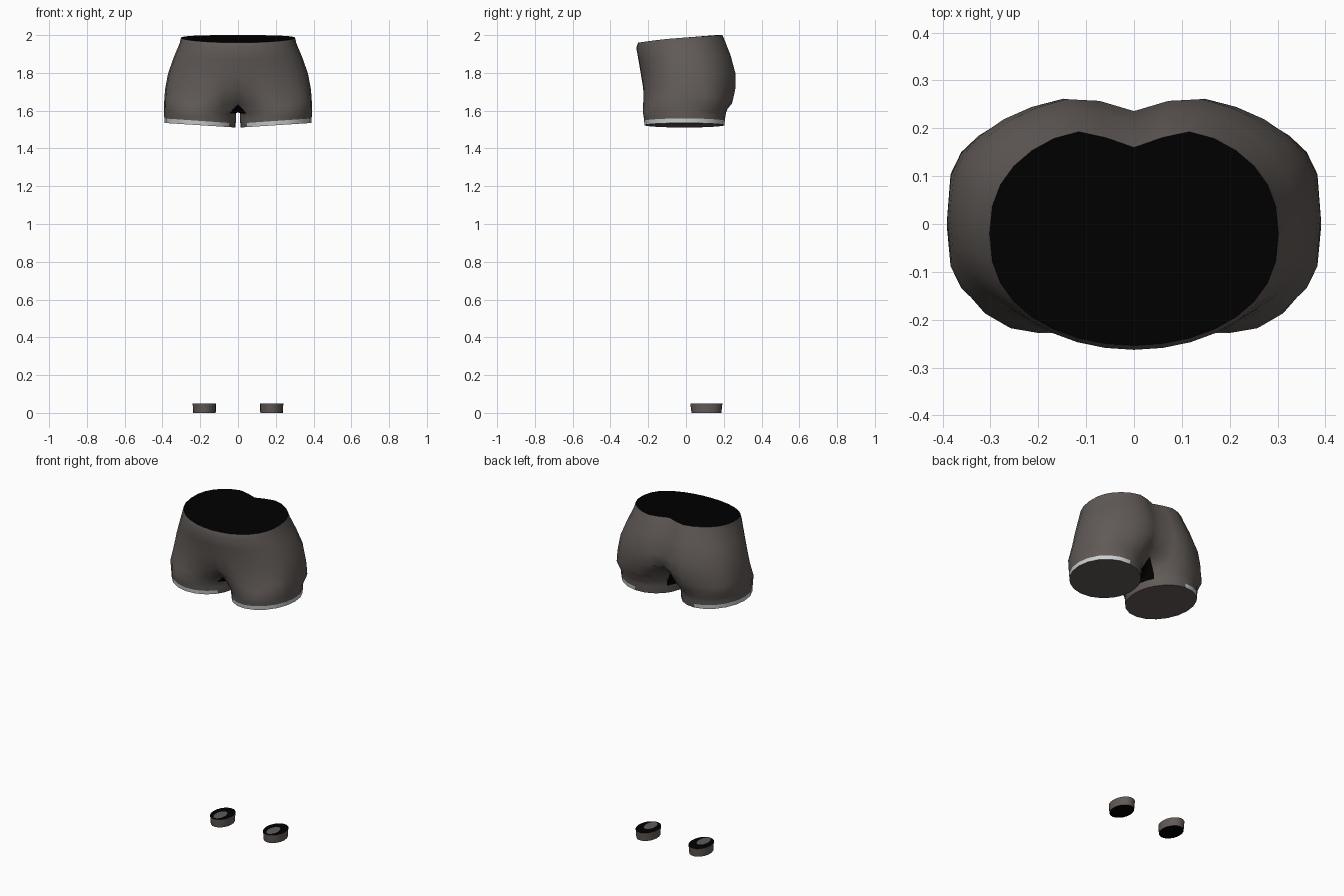
import bpy, bmesh
from math import sin, cos, pi, radians, exp

cube = bpy.data.objects.get("Cube")
if cube:
    bpy.data.objects.remove(cube, do_unlink=True)


def material(name, color):
    m = bpy.data.materials.new(name)
    m.use_nodes = True
    m.diffuse_color = (*color, 1)
    m.node_tree.nodes["Principled BSDF"].inputs["Base Color"].default_value = (*color, 1)
    return m


CLOTH = material("brown grey cloth", (0.12, 0.104, 0.096))
LINING = material("black lining", (0, 0, 0))
TRIM = material("pale grey trim", (0.6, 0.62, 0.63))
BLACK, PALE = 1, 2    # material slots


def finish(name, bm):
    """Turn a bmesh of the left half into a mirrored, smooth shaded object."""
    mesh = bpy.data.meshes.new(name)
    bm.to_mesh(mesh)
    bm.free()
    obj = bpy.data.objects.new(name, mesh)
    bpy.context.collection.objects.link(obj)
    for m in (CLOTH, LINING, TRIM):
        mesh.materials.append(m)
    bpy.ops.object.select_all(action="DESELECT")
    obj.select_set(True)
    bpy.context.view_layer.objects.active = obj
    bpy.ops.object.shade_smooth_by_angle(angle=radians(50))
    mod = obj.modifiers.new("Mirror", "MIRROR")
    mod.use_clip = True
    mod.merge_threshold = 0.0005


def skin(bm, upper, lower, closed=False):
    """Join two rings of vertices with quads that face outward."""
    n = len(upper)
    faces = []
    for i in range(n if closed else n - 1):
        j = (i + 1) % n
        faces.append(bm.faces.new((upper[i], lower[i], lower[j], upper[j])))
    return faces


def paint(faces, slot):
    for f in faces:
        f.material_index = slot


SIDES = 17    # points from front to back on the outer side
INNER = 5     # extra points on the inner thigh


def signed_power(v, p):
    return (abs(v) ** p) * (1 if v >= 0 else -1)


def torso_ring(bm, z, w, front, back, front_dip, back_dip, tilt, power, rise=0):
    """Half section of the hips, from the front seam round to the back seam."""
    ring = []
    for i in range(SIDES):
        t = pi * i / (SIDES - 1)
        x = w * sin(t) if 0 < i < SIDES - 1 else 0
        c = signed_power(cos(t), power)
        y = (front + back) / 2 - (back - front) / 2 * c
        seam = exp(-(x / 0.075) ** 2)
        y += seam * (front_dip if c > 0 else -back_dip)
        lift = rise * seam if c < 0 else 0
        ring.append(bm.verts.new((x, y, z + lift - tilt * ((1 + cos(t)) / 2) ** 1.5)))
    return ring


def leg_ring(bm, z, rx, ry, rise):
    """Full oval section of one leg; the last points lie on the inner thigh."""
    start = radians(35)
    angles = [start + (2 * pi - 2 * start) * i / (SIDES - 1) for i in range(SIDES)]
    angles += [-start + 2 * start * k / (INNER + 1) for k in range(1, INNER + 1)]
    ring = []
    for a in angles:
        x = 0.201 - rx * cos(a)
        ring.append(bm.verts.new((x, -0.008 - ry * sin(a), z + rise * x / 0.39)))
    return ring


# Shorts: hips from the waist down to the crotch, with a black top
bm = bmesh.new()
hips = [
    # z, half width, front, back, front dip, back dip, tilt, squareness, back rise
    (2.00, 0.302, -0.254, 0.213, 0.0, 0.053, 0.040, 0.85),
    (1.97, 0.309, -0.263, 0.226, 0.0, 0.050, 0.038, 0.85),
    (1.89, 0.340, -0.252, 0.256, 0.0, 0.045, 0.020, 0.85),
    (1.80, 0.370, -0.239, 0.278, 0.0, 0.042, 0.005, 0.80),
    (1.72, 0.385, -0.238, 0.278, 0.02, 0.055, 0.0, 0.75, 0.01),
    (1.67, 0.390, -0.238, 0.266, 0.06, 0.085, 0.0, 0.66, 0.03),
    (1.635, 0.391, -0.240, 0.256, 0.10, 0.12, 0.0, 0.58, 0.04),
]
rings = [torso_ring(bm, *row) for row in hips]
for a, b in zip(rings, rings[1:]):
    skin(bm, a, b)
paint([bm.faces.new(rings[0])], BLACK)

# Shorts: legs with a pale hem
top = leg_ring(bm, 1.585, 0.190, 0.220, 0.01)
thigh = leg_ring(bm, 1.555, 0.190, 0.216, 0.022)
trim = leg_ring(bm, 1.532, 0.189, 0.214, 0.027)
hem = leg_ring(bm, 1.510, 0.188, 0.211, 0.025)
skin(bm, rings[-1], top[:SIDES])
inner_faces = skin(bm, top, thigh, True)[SIDES - 1:]
skin(bm, thigh, trim, True)
for f in skin(bm, trim, hem, True):
    center = f.calc_center_median()
    if center.x > (0.05 if center.y < 0 else 0.19):
        f.material_index = PALE
bm.faces.new(hem[::-1])

# Shorts: black gusset between the legs, reaching up at the back
inside = top[SIDES - 1:] + top[:1]
middle = [bm.verts.new((0, v.co.y, 1.592)) for v in inside[1:-1]]
paint(skin(bm, [rings[-1][-1]] + middle + [rings[-1][0]], inside), BLACK)
paint([f for f in inner_faces if f.calc_center_median().y > -0.03], BLACK)
finish("shorts", bm)


def oval(bm, z, rx, ry, y=0.108, n=20):
    return [bm.verts.new((0.178 + rx * cos(2 * pi * i / n),
                          y + ry * sin(2 * pi * i / n), z)) for i in range(n)]


# Heel blocks: brown sides, black top and bottom
bm = bmesh.new()
rim, base = oval(bm, 0.05, 0.062, 0.085), oval(bm, 0.0, 0.060, 0.079)
skin(bm, rim, base, True)
paint([bm.faces.new(rim), bm.faces.new(base[::-1])], BLACK)
finish("heel_blocks", bm)

# Brown patch towards the front of each heel block
bm = bmesh.new()
bm.faces.new(oval(bm, 0.0515, 0.030, 0.052, y=0.085))
finish("heel_patches", bm)
